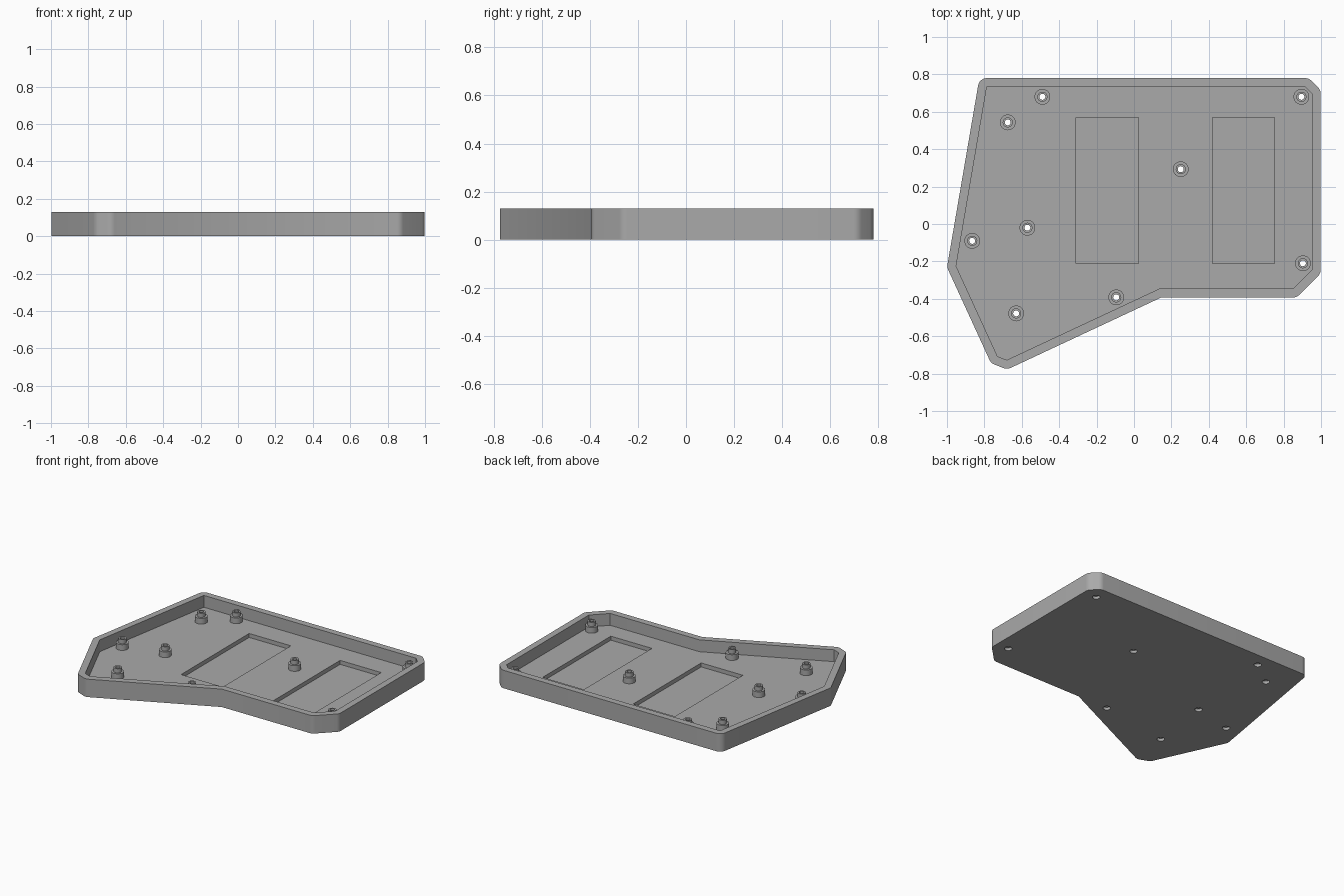
import bpy, bmesh, math
from mathutils import Vector

if "Cube" in bpy.data.objects:
    bpy.data.objects.remove(bpy.data.objects["Cube"])

HEIGHT, FLOOR, WALL = 0.13, 0.044, 0.047

# Inner cavity outline, counter-clockwise
INNER = [Vector(p) for p in [
    (-0.787, 0.733), (-0.951, -0.225), (-0.73, -0.707), (-0.68, -0.727),
    (0.135, -0.346), (0.85, -0.346), (0.951, -0.245), (0.951, 0.697), (0.915, 0.733)]]
POSTS = [(-0.49, 0.68), (-0.675, 0.543), (0.895, 0.68), (0.25, 0.293), (-0.865, -0.09),
         (-0.57, -0.02), (0.903, -0.21), (-0.095, -0.392), (-0.63, -0.478)]
POCKETS = [(-0.31, 0.025), (0.42, 0.75)]


def round_offset(points, d, steps=6):
    """Offset a polygon outward, with arcs on convex corners and mitres on concave ones."""
    out = []
    for i, p in enumerate(points):
        a = (p - points[i - 1]).normalized()
        b = (points[(i + 1) % len(points)] - p).normalized()
        na, nb = Vector((a.y, -a.x)), Vector((b.y, -b.x))
        if a.x * b.y - a.y * b.x < 0:
            m = (na + nb).normalized()
            out.append(p + m * d / m.dot(na))
        else:
            for k in range(steps + 1):
                out.append(p + na.lerp(nb, k / steps).normalized() * d)
    return out


def prism(name, points, z0, z1):
    bm = bmesh.new()
    face = bm.faces.new([bm.verts.new((p[0], p[1], z0)) for p in points])
    res = bmesh.ops.extrude_face_region(bm, geom=[face])
    top = [v for v in res["geom"] if isinstance(v, bmesh.types.BMVert)]
    bmesh.ops.translate(bm, verts=top, vec=(0, 0, z1 - z0))
    bmesh.ops.recalc_face_normals(bm, faces=bm.faces)
    mesh = bpy.data.meshes.new(name)
    bm.to_mesh(mesh)
    bm.free()
    obj = bpy.data.objects.new(name, mesh)
    bpy.context.collection.objects.link(obj)
    return obj


def circle(center, r, n=32):
    return [(center[0] + r * math.cos(2 * math.pi * k / n),
             center[1] + r * math.sin(2 * math.pi * k / n)) for k in range(n)]


def boolean(target, tool, operation):
    bpy.context.view_layer.objects.active = target
    mod = target.modifiers.new("cut", "BOOLEAN")
    mod.operation, mod.solver, mod.object = operation, "EXACT", tool
    bpy.ops.object.modifier_apply(modifier=mod.name)
    bpy.data.objects.remove(tool)


def finish(obj):
    obj.data.materials.clear()
    obj.data.materials.append(grey)
    bpy.ops.object.select_all(action="DESELECT")
    obj.select_set(True)
    bpy.context.view_layer.objects.active = obj
    bpy.ops.object.shade_smooth_by_angle(angle=math.radians(30))


grey = bpy.data.materials.new("plain grey")
grey.diffuse_color = (0.40, 0.40, 0.40, 1)
grey.use_nodes = True
grey.node_tree.nodes["Principled BSDF"].inputs["Base Color"].default_value = grey.diffuse_color

# Tray body with cavity and two rectangular floor pockets
tray = prism("tray", round_offset(INNER, WALL), 0, HEIGHT)
boolean(tray, prism("cavity", INNER, FLOOR, HEIGHT + 0.1), "DIFFERENCE")
for x0, x1 in POCKETS:
    rect = [(x0, -0.21), (x1, -0.21), (x1, 0.57), (x0, 0.57)]
    boolean(tray, prism("pocket", rect, 0.015, FLOOR + 0.05), "DIFFERENCE")

# Stepped standoffs, each drilled through with a wider screw recess below
for c in POSTS:
    boolean(tray, prism("standoff_base", circle(c, 0.042), FLOOR - 0.01, 0.085), "UNION")
    boolean(tray, prism("standoff_tip", circle(c, 0.027), 0.08, 0.115), "UNION")
for c in POSTS:
    boolean(tray, prism("hole", circle(c, 0.016), -0.1, 0.3), "DIFFERENCE")
    boolean(tray, prism("recess", circle(c, 0.025), -0.1, 0.02), "DIFFERENCE")
finish(tray)
